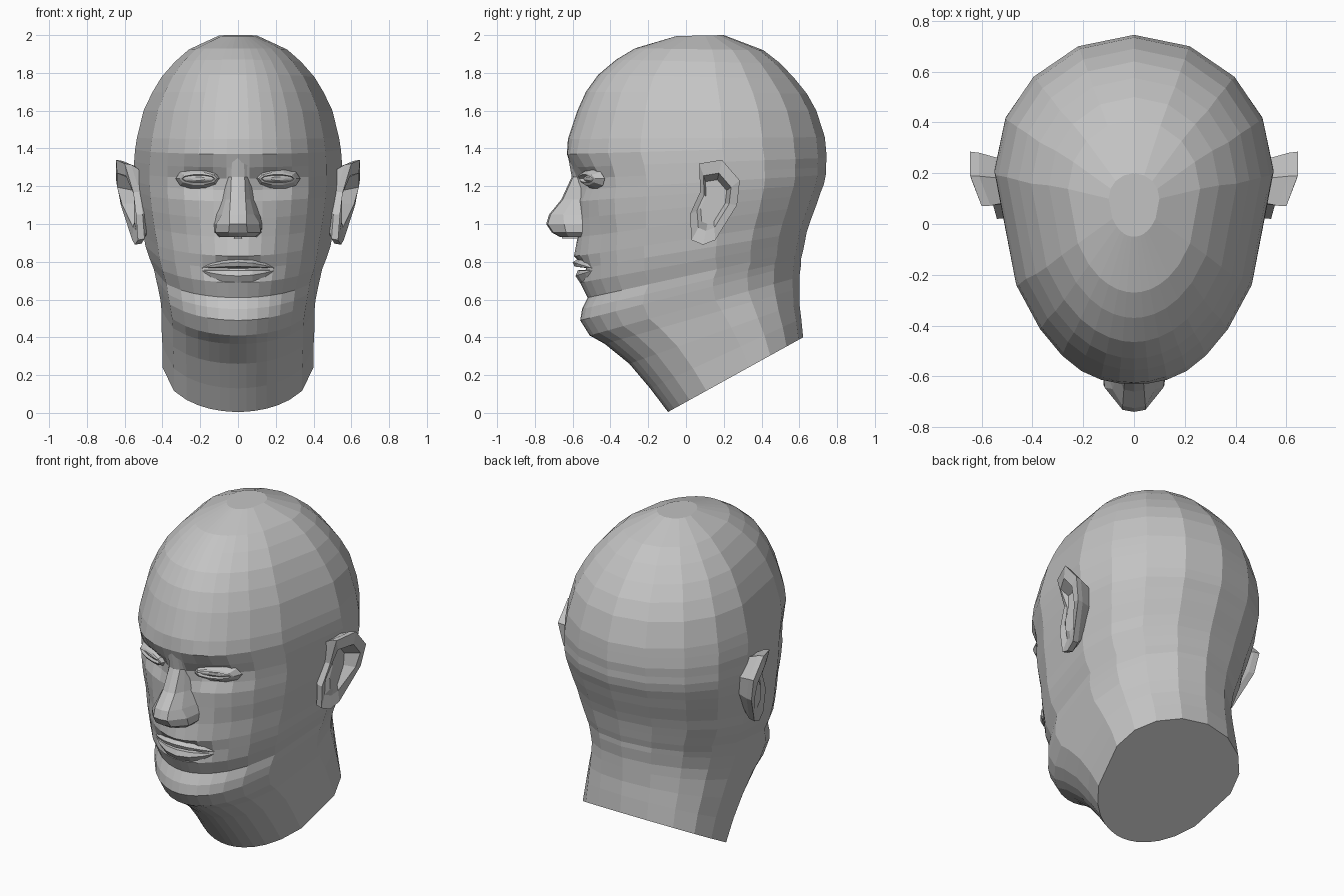
import bpy, bmesh, math

skin = bpy.data.materials.new("plain grey")
skin.diffuse_color = (0.55, 0.55, 0.55, 1)


def loft(name, rows):
    """Skin closed rows of points, cap both ends, flat shaded."""
    bm = bmesh.new()
    vs = [[bm.verts.new(p) for p in row] for row in rows]
    n = len(rows[0])
    for a, b in zip(vs, vs[1:]):
        for i in range(n):
            j = (i + 1) % n
            bm.faces.new((a[i], a[j], b[j], b[i]))
    bm.faces.new(vs[0])
    bm.faces.new(vs[-1])
    bmesh.ops.recalc_face_normals(bm, faces=bm.faces)
    me = bpy.data.meshes.new(name)
    bm.to_mesh(me)
    bm.free()
    me.materials.append(skin)
    ob = bpy.data.objects.new(name, me)
    bpy.context.collection.objects.link(ob)
    return ob


def pair(name, rows):
    """Build a part on +x and its mirror image."""
    for side, s in (("left", 1), ("right", -1)):
        loft(name + "_" + side, [[(s * x, y, z) for x, y, z in r] for r in rows])


# head and neck: tilted rings (front y, front z, back y, back z, half width)
RINGS = [
    (-.095, .005, .62, .40, .40), (-.19, .13, .61, .50, .40),
    (-.30, .26, .60, .58, .405), (-.43, .365, .60, .66, .405),
    (-.51, .41, .60, .72, .41), (-.56, .49, .61, .79, .425),
    (-.55, .55, .61, .82, .435), (-.52, .61, .62, .86, .445),
    (-.555, .69, .63, .91, .47), (-.56, .765, .64, .96, .49),
    (-.575, .83, .66, 1.02, .50), (-.57, .93, .69, 1.10, .52),
    (-.57, 1.03, .71, 1.16, .535), (-.575, 1.12, .73, 1.21, .545),
    (-.58, 1.18, .74, 1.26, .55), (-.59, 1.24, .74, 1.30, .55),
    (-.605, 1.30, .745, 1.35, .55), (-.63, 1.37, .74, 1.41, .545),
    (-.625, 1.45, .735, 1.46, .535), (-.575, 1.60, .69, 1.60, .50),
    (-.53, 1.70, .64, 1.69, .455), (-.465, 1.79, .575, 1.77, .405),
    (-.37, 1.87, .50, 1.85, .335), (-.27, 1.93, .41, 1.92, .26),
    (-.05, 1.995, .2, 2.0, .10),
]
# face relief (x, z, x radius, z radius, push in y)
RELIEF = [
    (.20, 1.23, .10, .06, .055),    # eye socket
    (.10, 1.21, .04, .06, .025),    # inner eye corner
    (.22, 1.345, .13, .035, -.02),  # brow
    (.36, 1.10, .10, .08, -.015),   # cheekbone
    (.29, .90, .07, .10, .018),     # cheek hollow
    (0, .80, .13, .10, -.02),       # muzzle
    (0, .765, .14, .02, .05),       # mouth slit
]
half = [(s, -1) for s in (0, .11, .24, .38, .52, .68, .85)]
half += [(1, 1), (.92, 1), (.72, 1), (.4, 1), (0, 1)]
full = half + [(-s, d) for s, d in half[-2:0:-1]]


def head_ring(yf, zf, yb, zb, w):
    ym = yf + .6 * (yb - yf)
    pts = []
    for s, d in full:
        c = math.sqrt(1 - s * s)
        y = ym + c * ((yb - ym) if d > 0 else (yf - ym))
        z = zf + (zb - zf) * (y - yf) / (yb - yf)
        x = s * w
        if y < 0:
            y += sum(dy * math.exp(-((abs(x) - cx) / rx) ** 2 - ((z - cz) / rz) ** 2)
                     for cx, cz, rx, rz, dy in RELIEF)
        pts.append((x, y, z))
    return pts


loft("head", [head_ring(*r) for r in RINGS])

# nose: (z, ridge y, ridge half width, flank half width, flank y, base half width)
NOSE = [
    (1.36, -.625, .03, .06, -.61, .09), (1.25, -.605, .035, .05, -.575, .075),
    (1.13, -.66, .04, .065, -.60, .095), (1.05, -.725, .045, .085, -.65, .12),
    (1.00, -.74, .045, .115, -.645, .13), (.955, -.71, .05, .12, -.635, .125),
    (.93, -.665, .045, .09, -.62, .10),
]
rows = []
for z, yf, r, m, ym, b in NOSE:
    side = [(b, -.53, z), (m, ym, z), (r, yf + .008, z)]
    rows.append(side + [(0, yf, z)] + [(-x, y, h) for x, y, h in side[::-1]])
# nostril hollow
for z, k in ((.93, .8), (.965, .65)):
    rows.append([(x * k, -.60 + (y + .60) * k, z) for x, y, _ in rows[6]])
loft("nose", rows)
loft("nose_septum", [[(w, -.53, z), (w * .8, y, z), (-w * .8, y, z), (-w, -.53, z)]
                     for w, y, z in ((.03, -.66, .98), (.022, -.655, .922))])

# lips: triangular sections swept along the mouth
upper, lower = [], []
for t in (-1, -.75, -.4, 0, .4, .75, 1):
    x = .19 * t
    y = -.555 + 1.6 * x * x
    k = 1 - .93 * t * t
    upper.append([(x, y, .765 + .06 * k), (x, y - .045 * k, .765 + .033 * k),
                  (x, y - .035 * k, .765 + .01 * k), (x, y + .04, .765)])
    lower.append([(x, y + .04, .757), (x, y - .018 * k, .755),
                  (x, y - .03 * k, .755 - .03 * k), (x, y, .755 - .075 * k)])
loft("upper_lip", upper)
loft("lower_lip", lower)

# eyes: almond rings from lid edge to eyeball (half width, half height, y)
rows = []
for w, h, y in ((.12, .06, -.48), (.10, .034, -.522), (.088, .022, -.528),
                (.084, .018, -.508), (.04, .009, -.516)):
    row = []
    for i in range(10):
        a = math.tau * i / 10
        dx, dz = w * math.cos(a), h * math.sin(a)
        lid = -.012 if dz > .01 and h > .02 else 0
        row.append((.21 + dx, y + .42 * dx + lid, 1.24 + dz))
    rows.append(row)
pair("eye", rows)

# ears: outline (x, y, z), turned in to the head behind and hollowed in front
EAR = [(.60, .07, 1.32), (.645, .19, 1.34), (.645, .285, 1.23), (.62, .27, 1.10),
       (.56, .155, .915), (.545, .09, .89), (.53, .03, .915), (.54, .02, 1.05),
       (.555, .075, 1.17)]


def ear_row(k, shift=0, flat=None):
    return [((x + shift) if flat is None else flat, .14 + (y - .14) * k,
             1.12 + (z - 1.12) * k) for x, y, z in EAR]


pair("ear", [ear_row(.72, flat=.48), ear_row(.97, -.035), ear_row(1),
             ear_row(.68, -.005), ear_row(.52, flat=.55)])
